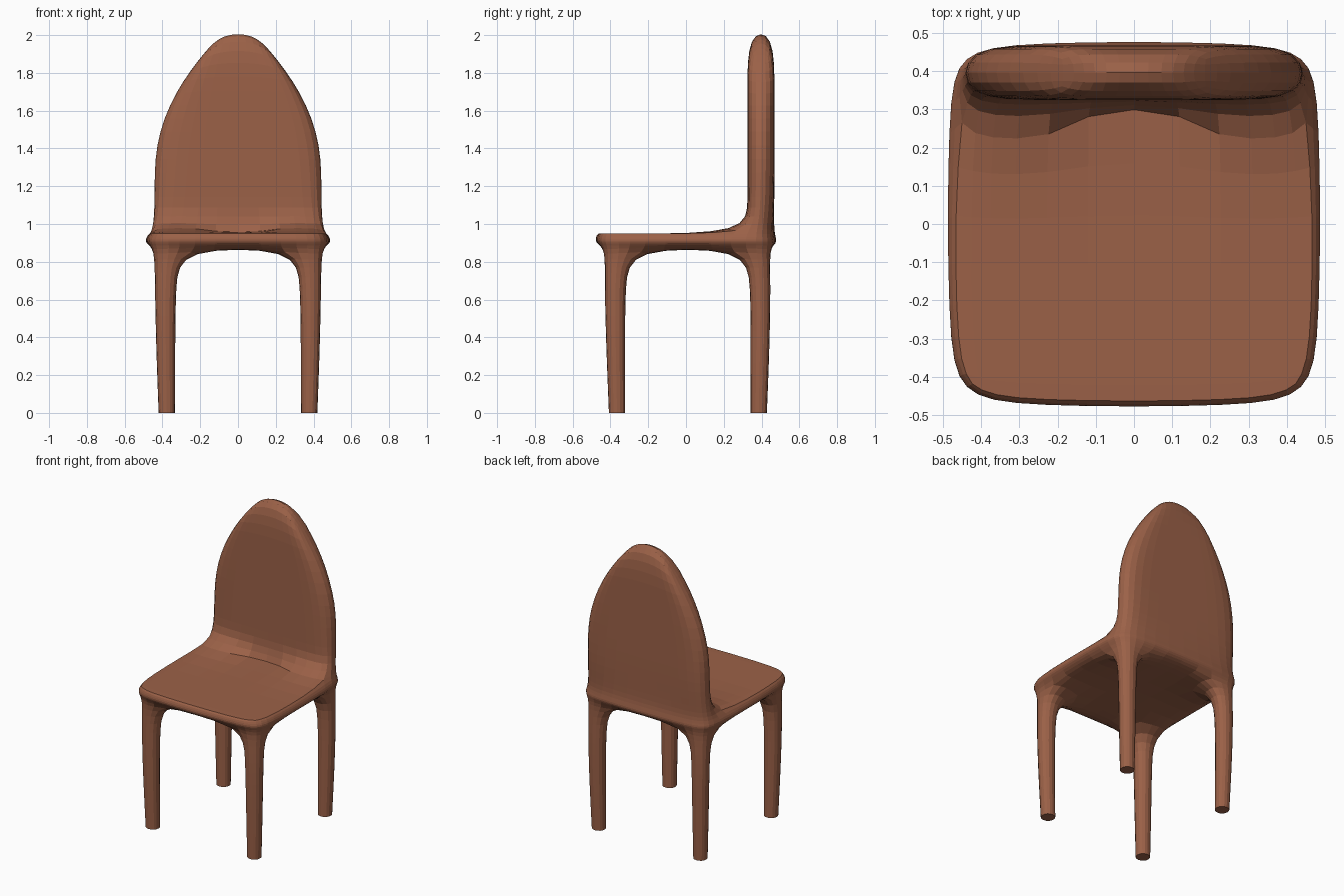
import bpy, bmesh

if "Cube" in bpy.data.objects:
    bpy.data.objects.remove(bpy.data.objects["Cube"])

# One brown material
brown = bpy.data.materials.new("warm brown")
brown.diffuse_color = (0.33, 0.12, 0.064, 1)
brown.use_nodes = True
brown.node_tree.nodes["Principled BSDF"].inputs["Base Color"].default_value = brown.diffuse_color

# Control cage levels: z, outer x, inner x, then the four y lines front to back
LEVELS = [
    (0.00, 0.424, 0.330, (-0.412, -0.318, 0.338, 0.432)),   # feet
    (0.35, 0.438, 0.328, (-0.427, -0.318, 0.338, 0.447)),
    (0.68, 0.445, 0.325, (-0.436, -0.317, 0.337, 0.453)),   # leg tops
    (0.87, 0.450, 0.300, (-0.435, -0.290, 0.310, 0.450)),   # seat underside
    (0.907, 0.502, 0.300, (-0.490, -0.290, 0.320, 0.488)),  # seat rim
    (0.95, 0.472, 0.300, (-0.468, -0.290, 0.325, 0.465)),   # seat top
    (1.12, 0.447, 0.250, (-0.470, -0.290, 0.325, 0.468)),   # backrest
    (1.42, 0.455, 0.220, (-0.470, -0.290, 0.325, 0.468)),
    (1.70, 0.345, 0.180, (-0.470, -0.290, 0.325, 0.468)),
    (2.022, 0.170, 0.080, (-0.470, -0.290, 0.325, 0.468)),  # backrest top
]
CORNER_PULL = {3: 0.005, 4: 0.035, 5: 0.03}


def position(i, j, k):
    z, xo, xi, ys = LEVELS[k]
    x, y = (-xo, -xi, xi, xo)[i], ys[j]
    if i in (0, 3):
        if j in (0, 3):                       # round the seat corners
            pull = CORNER_PULL.get(k, 0)
            x -= pull if x > 0 else -pull
            y -= pull if y > 0 else -pull
        if k == 9:                            # arch of the backrest
            z = 1.92
    return x, y, z


# Solid cells: four corner legs, a full seat slab, a rear backrest
def solid(i, j, k):
    if not (0 <= i < 3 and 0 <= j < 3 and 0 <= k < 9):
        return False
    if k < 3:
        return i != 1 and j != 1
    return True if k < 5 else j == 2


bm = bmesh.new()
verts = {}


def vert(key):
    if key not in verts:
        verts[key] = bm.verts.new(position(*key))
    return verts[key]


# Outer faces of the solid cells
for i in range(3):
    for j in range(3):
        for k in range(9):
            if not solid(i, j, k):
                continue
            for axis in range(3):
                for side in (0, 1):
                    near = [i, j, k]
                    near[axis] += 1 if side else -1
                    if solid(*near):
                        continue
                    u, v = (axis + 1) % 3, (axis + 2) % 3
                    loop = []
                    for du, dv in ((0, 0), (1, 0), (1, 1), (0, 1)):
                        key = [i, j, k]
                        key[axis] += side
                        key[u] += du
                        key[v] += dv
                        loop.append(vert(tuple(key)))
                    bm.faces.new(loop if side else loop[::-1])

# Creases: flat feet, seat top edge, line where backrest meets seat
crease = bm.edges.layers.float.new("crease_edge")
keys = {v: key for key, v in verts.items()}
for e in bm.edges:
    a, b = (keys[v] for v in e.verts)
    if a[2] == b[2] == 0:
        e[crease] = 1.0
    elif a[2] == b[2] == 5:
        if a[1] == b[1] == 2 and {a[0], b[0]} == {1, 2}:
            e[crease] = 1.0
        elif a[1] == b[1] == 0 or (a[0] == b[0] in (0, 3) and max(a[1], b[1]) < 3):
            e[crease] = 0.6

bmesh.ops.recalc_face_normals(bm, faces=bm.faces)
mesh = bpy.data.meshes.new("chair")
bm.to_mesh(mesh)
bm.free()
mesh.materials.append(brown)
chair = bpy.data.objects.new("chair", mesh)
bpy.context.collection.objects.link(chair)

# Subdivide to the rounded, lightly faceted surface
sub = chair.modifiers.new("round", 'SUBSURF')
sub.levels = sub.render_levels = 2
